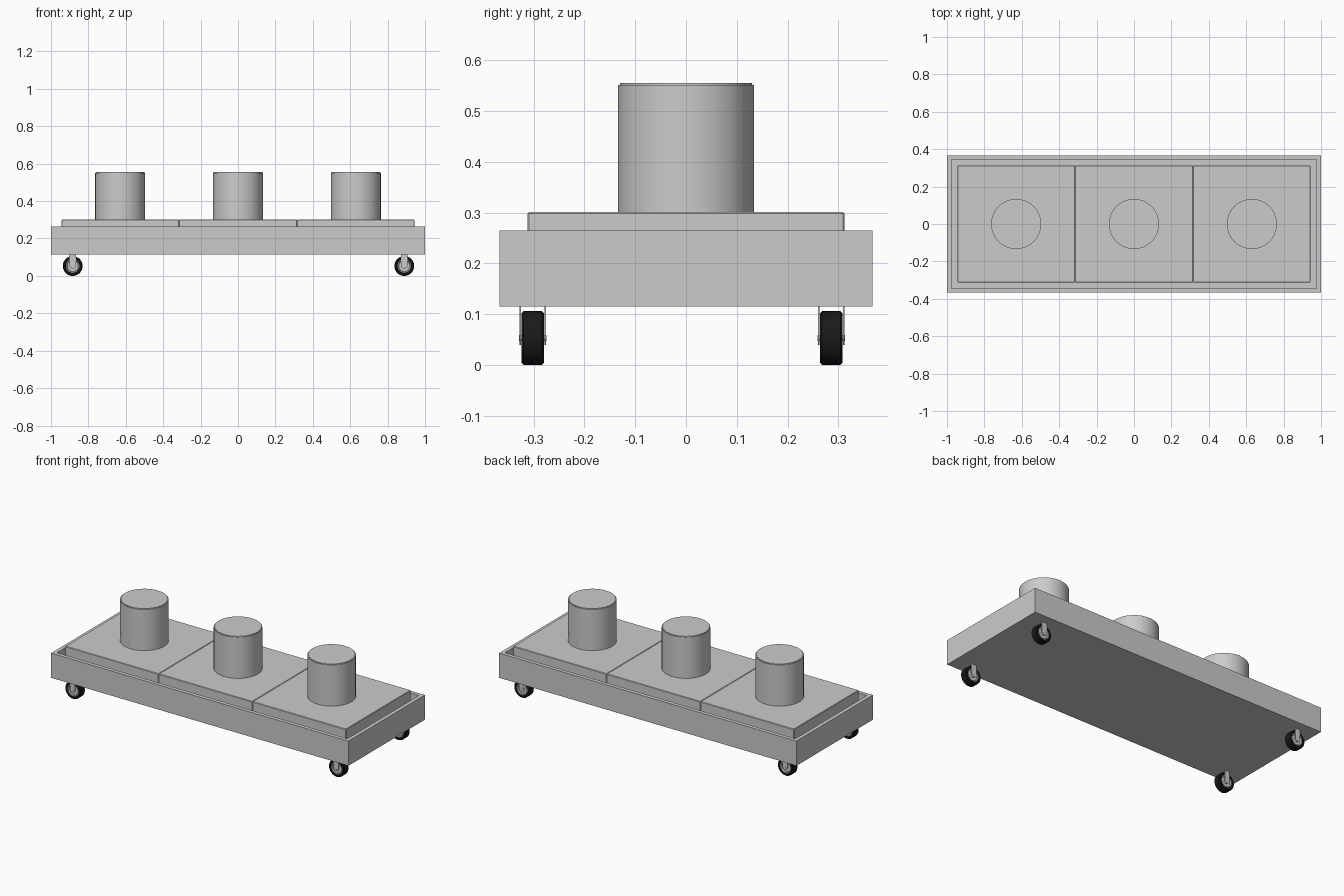
import bpy, bmesh, math

if "Cube" in bpy.data.objects:
    bpy.data.objects.remove(bpy.data.objects["Cube"])

black = bpy.data.materials.new("black_rubber")
black.diffuse_color = (0.01, 0.01, 0.01, 1)
black.use_nodes = True
black.node_tree.nodes["Principled BSDF"].inputs["Base Color"].default_value = black.diffuse_color


def finish(name, bm, loc=(0, 0, 0), mat=None, smooth=False):
    bmesh.ops.recalc_face_normals(bm, faces=bm.faces)
    me = bpy.data.meshes.new(name)
    bm.to_mesh(me)
    bm.free()
    ob = bpy.data.objects.new(name, me)
    bpy.context.collection.objects.link(ob)
    ob.location = loc
    if mat:
        me.materials.append(mat)
    if smooth:
        bpy.context.view_layer.objects.active = ob
        ob.select_set(True)
        bpy.ops.object.shade_smooth_by_angle(angle=math.radians(30))
        ob.select_set(False)
    return ob


def box(name, size, loc, bevel=0):
    bm = bmesh.new()
    bmesh.ops.create_cube(bm, size=1)
    bmesh.ops.scale(bm, vec=size, verts=bm.verts)
    if bevel:
        bmesh.ops.bevel(bm, geom=bm.edges[:], offset=bevel, segments=1, affect='EDGES')
    return finish(name, bm, loc)


def lathe(name, profile, loc, n=32, mat=None):
    """Closed (radius, y) profile revolved around the y axis."""
    bm = bmesh.new()
    rings = []
    for i in range(n):
        a = 2 * math.pi * i / n
        rings.append([bm.verts.new((r * math.cos(a), y, r * math.sin(a))) for r, y in profile])
    m = len(profile)
    for i in range(n):
        p, q = rings[i], rings[(i + 1) % n]
        for j in range(m):
            k = (j + 1) % m
            bm.faces.new((p[j], p[k], q[k], q[j]))
    bmesh.ops.remove_doubles(bm, verts=bm.verts, dist=1e-6)
    return finish(name, bm, loc, mat, True)


def fork_plate(name, loc, width=0.034, top=0.068, thick=0.003):
    """Upright strip with a rounded lower end."""
    w = width / 2
    pts = [(w, top), (-w, top)]
    pts += [(w * math.cos(a), w * math.sin(a)) for a in
            [math.pi + math.pi * i / 10 for i in range(11)]]
    bm = bmesh.new()
    face = bm.faces.new([bm.verts.new((x, -thick / 2, z)) for x, z in pts])
    ext = bmesh.ops.extrude_face_region(bm, geom=[face])
    bmesh.ops.translate(bm, vec=(0, thick, 0),
                        verts=[v for v in ext["geom"] if isinstance(v, bmesh.types.BMVert)])
    return finish(name, bm, loc)


# Tray body: a box whose top is inset and sunk to leave a rim
bm = bmesh.new()
bmesh.ops.create_cube(bm, size=1)
bmesh.ops.scale(bm, vec=(2, 0.734, 0.15), verts=bm.verts)
top = max(bm.faces, key=lambda f: f.calc_center_median().z)
bmesh.ops.inset_region(bm, faces=[top], thickness=0.033)
ext = bmesh.ops.extrude_discrete_faces(bm, faces=[top])
bmesh.ops.translate(bm, vec=(0, 0, -0.05), verts=ext["faces"][0].verts)
finish("tray_body", bm, (0, 0, 0.19))

# Three panels, each with an upright drum
for i in (-1, 0, 1):
    x = i * 0.63
    box("panel", (0.629, 0.624, 0.086), (x, 0, 0.258), 0.003)
    bm = bmesh.new()
    bmesh.ops.create_cone(bm, cap_ends=True, segments=32, radius1=0.134, radius2=0.134, depth=0.255)
    rim = [e for e in bm.edges if all(v.co.z > 0 for v in e.verts)]
    bmesh.ops.bevel(bm, geom=rim, offset=0.004, segments=2, affect='EDGES')
    finish("drum", bm, (x, 0, 0.4275), None, True)

# Four casters, all facing the same way
R, W = 0.053, 0.022
tyre = [(0.036, -W + 0.003), (0.040, -W), (R - 0.004, -W), (R, -W + 0.004),
        (R, W - 0.004), (R - 0.004, W), (0.040, W), (0.036, W - 0.003)]
hub = [(0, -0.021), (0.010, -0.021), (0.012, -0.013), (0.029, -0.013), (0.032, -0.020), (0.037, -0.020),
       (0.037, 0.020), (0.032, 0.020), (0.029, 0.013), (0.012, 0.013), (0.010, 0.021), (0, 0.021)]
axle = [(0, -0.027), (0.006, -0.027), (0.006, 0.027), (0, 0.027)]
for x in (-0.884, 0.889):
    for y in (-0.302, 0.286):
        c = (x, y, R)
        lathe("caster_tyre", tyre, c, mat=black)
        lathe("caster_hub", hub, c)
        lathe("caster_axle", axle, c, 12)
        for s in (-1, 1):
            fork_plate("caster_fork", (x, y + s * 0.0245, R + 0.003))
